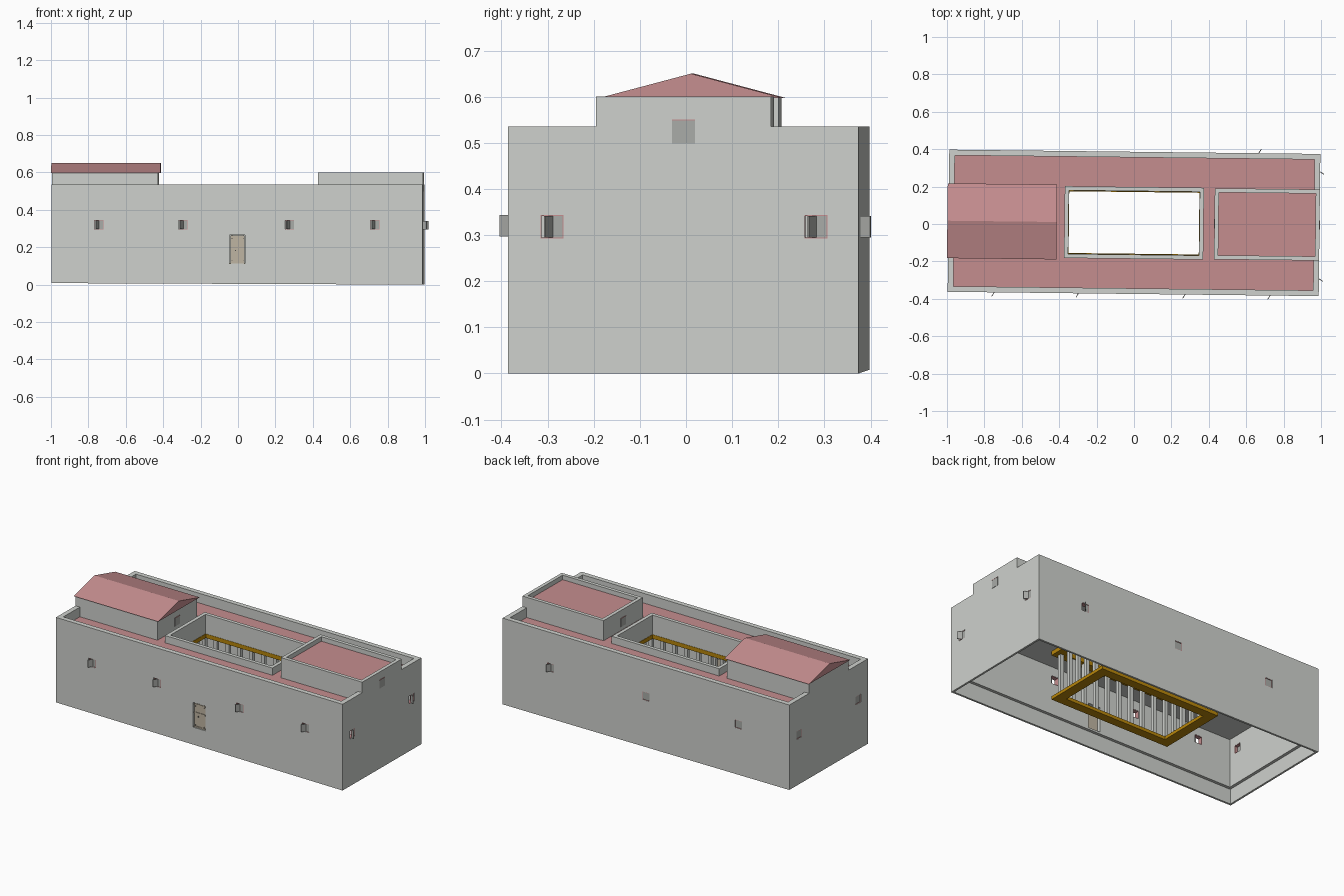
import bpy, bmesh, math
from mathutils import Matrix, Vector

if "Cube" in bpy.data.objects:
    bpy.data.objects.remove(bpy.data.objects["Cube"])


def material(name, rgb):
    m = bpy.data.materials.new(name)
    m.diffuse_color = (*rgb, 1)
    m.use_nodes = True
    m.node_tree.nodes["Principled BSDF"].inputs["Base Color"].default_value = m.diffuse_color
    return m


PLASTER = material("pale plaster", (0.62, 0.64, 0.61))
TILE = material("dusty red tile", (0.56, 0.27, 0.275))
TIMBER = material("golden timber", (0.479, 0.238, 0.003))
DOOR = material("beige door wood", (0.52, 0.46, 0.36))
SHUTTER = material("grey shutter", (0.40, 0.41, 0.39))
IRON = material("dark iron", (0.08, 0.075, 0.07))

HX, HY, T = 0.992, 0.38, 0.03      # half length, half depth, wall thickness
DECK, CEIL, TOP, FLOOR = 0.475, 0.40, 0.535, 0.10
I = Matrix.Identity(4)


def add_box(bm, x0, x1, y0, y1, z0, z1, M=I):
    size = Matrix.Diagonal((x1 - x0, y1 - y0, z1 - z0, 1))
    mid = Matrix.Translation(((x0 + x1) / 2, (y0 + y1) / 2, (z0 + z1) / 2))
    bmesh.ops.create_cube(bm, size=1, matrix=M @ mid @ size)


def finish(name, bm, mat):
    bmesh.ops.recalc_face_normals(bm, faces=bm.faces)
    me = bpy.data.meshes.new(name)
    bm.to_mesh(me)
    bm.free()
    me.materials.append(mat)
    ob = bpy.data.objects.new(name, me)
    bpy.context.collection.objects.link(ob)
    return ob


def boxes(name, mat, *dims):
    bm = bmesh.new()
    for d in dims:
        add_box(bm, *d)
    return finish(name, bm, mat)


def ring(name, mat, ox, oy, ix, iy, z0, z1, cx=0.0):
    """Closed rectangular frame with a through opening."""
    bm = bmesh.new()
    loops = []
    for hx, hy, z in ((ox, oy, z0), (ox, oy, z1), (ix, iy, z1), (ix, iy, z0)):
        loops.append([bm.verts.new((cx + sx * hx, sy * hy, z))
                      for sx, sy in ((-1, -1), (1, -1), (1, 1), (-1, 1))])
    for a in range(4):
        p, q = loops[a], loops[(a + 1) % 4]
        for i in range(4):
            j = (i + 1) % 4
            bm.faces.new((p[i], p[j], q[j], q[i]))
    return finish(name, bm, mat)


# Outer walls, thin foundation skirt
walls = ring("outer_walls", PLASTER, HX, HY, HX - T, HY - T, FLOOR, TOP)
skirt = ring("foundation_skirt", PLASTER, HX, HY, HX - 0.012, HY - 0.012, 0, FLOOR)

# Roof deck around the courtyard: plaster ceiling below, tile layer above
ring("ceiling_slab", PLASTER, HX - T, HY - T, 0.35, 0.17, CEIL, DECK - 0.01)
ring("roof_deck", TILE, HX - T, HY - T, 0.36, 0.18, DECK - 0.01, DECK)
ring("courtyard_parapet", PLASTER, 0.372, 0.192, 0.35, 0.17, DECK - 0.01, 0.52)

# Flat roofed tower on the right
boxes("flat_tower", PLASTER, (0.43, HX, -0.19, 0.19, DECK - 0.01, 0.56))
ring("flat_tower_parapet", PLASTER, (HX - 0.43) / 2, 0.19, (HX - 0.43) / 2 - 0.022, 0.168,
     0.56, 0.60, cx=(HX + 0.43) / 2)
boxes("flat_tower_roof", TILE, (0.45, HX - 0.02, -0.17, 0.17, 0.56, 0.572))

# Gabled tower on the left
boxes("gable_tower", PLASTER, (-HX, -0.425, -0.19, 0.19, DECK - 0.01, 0.597))
bm = bmesh.new()
ends = [[bm.verts.new((x, y, z)) for y, z in ((-0.2, 0.597), (0.2, 0.597), (0, 0.65))]
        for x in (-0.998, -0.413)]
bm.faces.new(ends[0])
bm.faces.new(ends[1])
for i in range(3):
    j = (i + 1) % 3
    bm.faces.new((ends[0][i], ends[0][j], ends[1][j], ends[1][i]))
finish("gable_roof", bm, TILE)

# Courtyard gallery: lower and upper timber frames with columns between
ring("gallery_floor_frame", TIMBER, 0.41, 0.22, 0.35, 0.165, 0.095, 0.115)
ring("gallery_top_beam", TIMBER, 0.41, 0.22, 0.348, 0.168, 0.375, CEIL)
cols = [(-0.37 + 0.74 * i / 9, s * 0.187) for i in range(10) for s in (-1, 1)]
cols += [(s * 0.37, -0.187 + 0.374 * i / 5) for i in range(1, 5) for s in (-1, 1)]
C = 0.011
boxes("gallery_columns", PLASTER,
      *[(x - C, x + C, y - C, y + C, 0.115, 0.375) for x, y in cols])

# Windows: side angle, wall distance, position along wall, height, kind
front, right, back, left = 0, math.pi / 2, math.pi, -math.pi / 2
windows = [(front, HY, u, 0.32, "open") for u in (-0.74, -0.29, 0.28, 0.735)]
windows += [(right, HX, u, 0.318, "open") for u in (-0.285, 0.287)]
windows += [(back, HY, -0.66, 0.318, "open")]
windows += [(back, HY, u, 0.318, "shut") for u in (0, 0.64)]
windows += [(left, HX, u, 0.318, "shut") for u in (-0.287, 0.285)]
windows += [(right, HX, 0, 0.523, "plate"), (right, -0.425, 0, 0.523, "plate"),
            (left, -0.43, 0, 0.523, "plate")]

holes, leaves, frames = bmesh.new(), bmesh.new(), bmesh.new()
W = 0.025
for angle, dist, u, z, kind in windows:
    M = Matrix.Rotation(angle, 4, "Z") @ Matrix.Translation((u, -dist, z))
    if kind == "plate":
        add_box(leaves, -W, W, -0.002, 0.002, -W, W, M)
        add_box(frames, -W, W, -0.003, 0.002, W, W + 0.003, M)
        continue
    add_box(holes, -W, W, -0.02, T + 0.02, -W, W, M)
    # thin reveal lining
    for s in (-1, 1):
        a, b = sorted((s * W, s * (W - 0.002)))
        add_box(frames, a, b, 0.001, T - 0.001, -W, W, M)
        add_box(frames, -W, W, 0.001, T - 0.001, a, b, M)
    if kind == "shut":
        add_box(leaves, -W, W, 0.004, 0.009, -W, W, M)
    else:
        add_box(leaves, 0, W, 0.003, 0.007, -W, W, M)
        fold = M @ Matrix.Translation((0, 0.004, 0)) @ Matrix.Rotation(math.radians(58), 4, "Z")
        add_box(leaves, -0.030, 0, -0.002, 0.002, -W + 0.002, W - 0.002, fold)
finish("window_shutters", leaves, SHUTTER)
finish("window_frames", frames, TILE)

# Door in the middle of the front wall
add_box(holes, -0.042, 0.042, -HY - 0.02, -HY + T + 0.02, 0.112, 0.266)
boxes("door_leaf", DOOR, (-0.037, 0.039, -HY + 0.006, -HY + 0.014, 0.112, 0.262))
boxes("door_rails", DOOR, *[(-0.037, 0.039, -HY + 0.003, -HY + 0.007, z, z + 0.008)
                            for z in (0.114, 0.2, 0.252)])
boxes("door_iron", IRON, (-0.012, -0.006, -HY + 0.001, -HY + 0.007, 0.180, 0.186),
      *[(x, x + 0.004, -HY + 0.002, -HY + 0.007, z, z + 0.004)
        for x in (-0.03, 0.03) for z in (0.125, 0.244)])

# Cut all openings through the walls
cutter = finish("opening_cutter", holes, PLASTER)
cutter.hide_render = True
mod = walls.modifiers.new("openings", "BOOLEAN")
mod.operation, mod.solver, mod.object = "DIFFERENCE", "EXACT", cutter
dg = bpy.context.evaluated_depsgraph_get()
walls.data = bpy.data.meshes.new_from_object(walls.evaluated_get(dg))
walls.modifiers.clear()
bpy.data.objects.remove(cutter)

# Slightly uneven ground line along the skirt
for v in skirt.data.vertices:
    if v.co.z < 0.01:
        v.co.z = 0.004 * (1 - v.co.x / HX)

# The whole building sits at a slight turn
turn = Matrix.Translation((0, 0.006, 0)) @ Matrix.Rotation(-0.0116, 4, "Z")
for ob in bpy.context.collection.objects:
    ob.data.transform(turn)
